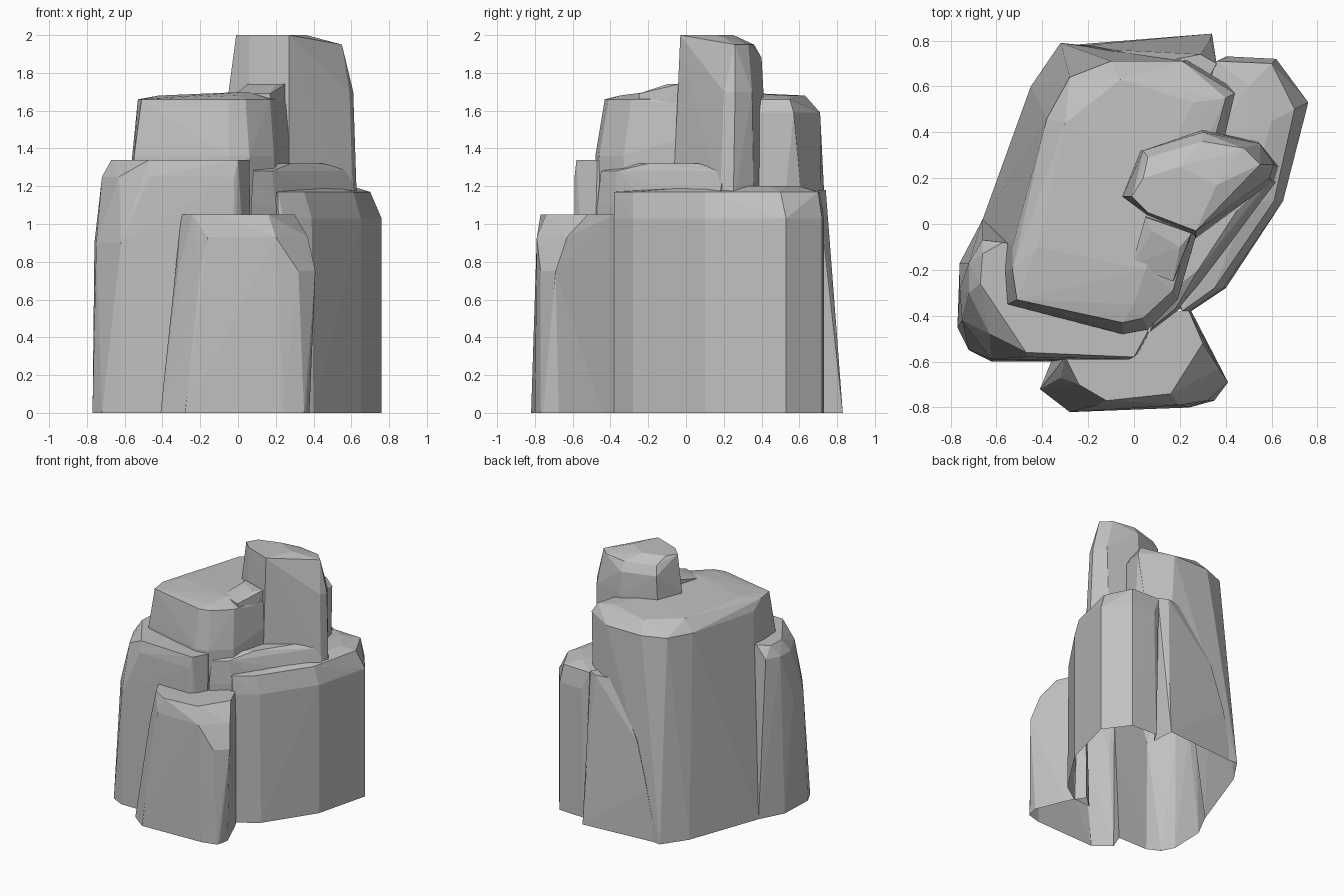
import bpy
import bmesh

default_cube = bpy.data.objects.get("Cube")
if default_cube:
    bpy.data.objects.remove(default_cube, do_unlink=True)

stone = bpy.data.materials.new("grey stone")
stone.use_nodes = True
stone.diffuse_color = (0.53, 0.53, 0.53, 1)
stone.node_tree.nodes["Principled BSDF"].inputs["Base Color"].default_value = stone.diffuse_color

columns = []


def rock_column(name, *rings):
    """Faceted column wrapped around rings of (height, outline points)."""
    mesh = bpy.data.meshes.new(name)
    bm = bmesh.new()
    for height, outline in rings:
        for x, y in outline:
            bm.verts.new((x, y, height))
    # Sink the foot below ground, each column to its own depth
    foot, outline = rings[0]
    for x, y in outline:
        bm.verts.new((x, y, foot - 0.1 - 0.02 * len(columns)))
    hull = bmesh.ops.convex_hull(bm, input=bm.verts)
    loose = set(hull["geom_interior"] + hull["geom_unused"])
    bmesh.ops.delete(bm, geom=[v for v in loose if isinstance(v, bmesh.types.BMVert)], context="VERTS")
    bmesh.ops.recalc_face_normals(bm, faces=bm.faces)
    bm.to_mesh(mesh)
    bm.free()
    mesh.materials.append(stone)
    column = bpy.data.objects.new(name, mesh)
    bpy.context.collection.objects.link(column)
    columns.append(column)


# Large central column with a chamfered flat top
rock_column(
    "rock_outcrop",
    (0, [(-.66, .02), (-.45, .6), (-.32, .79), (-.1, .74), (.3, .72), (.4, .4), (.2, -.3), (0, -.47), (-.56, -.36)]),
    (1.36, [(-.56, -.2), (-.55, -.35), (-.05, -.48), (.06, -.46), (.19, -.33), (.25, -.05)]),
    (1.59, [(-.53, -.1), (-.38, .46), (-.28, .64), (-.1, .71), (.21, .71), (.44, .57), (.4, .4), (.24, -.05)]),
    (1.66, [(-.53, -.2), (-.51, -.33), (-.05, -.43), (.04, -.41), (.17, -.29), (.4, .55)]),
    (1.68, [(-.42, -.1), (-.3, .44), (-.06, .63), (.26, .53), (0, -.35)]),
    (1.7, [(.05, -.2), (.1, .2)]),
)

# Low column on the left of the front
rock_column(
    "front_corner_column",
    (0, [(-.66, .02), (-.76, -.17), (-.77, -.45), (-.72, -.55), (-.62, -.6), (-.04, -.6), (.08, -.5), (0, -.1)]),
    (.9, [(-.76, -.28), (-.75, -.42), (-.62, -.59)]),
    (1.25, [(-.66, -.07), (-.72, -.17), (-.72, -.3), (-.63, -.48), (-.47, -.58), (-.02, -.59)]),
    (1.34, [(-.57, -.08), (-.66, -.13), (-.67, -.26), (-.47, -.56), (0, -.58), (.06, -.47), (0, -.2)]),
)

# Broad column along the right side
rock_column(
    "side_column",
    (0, [(.25, -.38), (.4, -.28), (.65, .1), (.76, .53), (.62, .72), (.4, .73), (0, 0)]),
    (1.03, [(.24, -.38), (.39, -.28), (.65, .1), (.76, .53), (.62, .72), (.42, .73)]),
    (1.17, [(.21, -.38), (.35, -.28), (.61, .1), (.7, .5), (.6, .7), (.36, .71), (.1, 0)]),
    (1.2, [(.5, .1), (.6, .45), (.5, .6)]),
)

# Slab leaning against the back
rock_column(
    "back_slab",
    (0, [(.34, .83), (-.28, .78), (0, .4), (.36, .5)]),
    (.4, [(.33, .8), (-.2, .78)]),
    (.75, [(.31, .77), (-.1, .76)]),
    (1.18, [(.14, .71), (.29, .74), (.36, .7), (.2, .4)]),
)

# Short leaning column at the front
rock_column(
    "front_column",
    (0, [(-.41, -.72), (-.28, -.82), (.24, -.8), (.35, -.77), (.37, -.67), (.25, -.38), (-.28, -.4)]),
    (.75, [(-.32, -.67), (-.2, -.79), (.32, -.77), (.41, -.69), (.25, -.38)]),
    (.93, [(-.16, -.79), (.2, -.79), (.37, -.63)]),
    (1.05, [(-.3, -.58), (-.24, -.7), (-.12, -.77), (.16, -.74), (.3, -.52), (.24, -.38), (-.2, -.4)]),
)

# Tall pillar and the small ledges around its foot
rock_column(
    "tall_pillar",
    (1.1, [(-.06, .11), (.03, .31), (.3, .39), (.54, .36), (.63, .25), (.61, .18), (.27, -.07), (.05, .02)]),
    (1.7, [(-.05, .12), (.03, .32), (.3, .41), (.55, .35), (.61, .26), (.59, .2), (.26, -.04)]),
    (1.88, [(.04, .32), (.3, .4)]),
    (1.95, [(.06, .29), (.3, .36), (.48, .33), (.55, .26)]),
    (2, [(-.01, .12), (.04, .2), (.2, .25), (.36, .17), (.27, -.03), (.06, .05)]),
)
rock_column(
    "pillar_ledge",
    (1.1, [(.07, -.47), (.2, -.37), (.36, -.18), (.63, .17), (.5, .25), (.2, .2)]),
    (1.28, [(.08, -.45), (.18, -.37), (.6, .2)]),
    (1.32, [(.15, -.3), (.28, -.2), (.45, .06), (.42, .18), (.2, .2)]),
)
rock_column(
    "crest_chip",
    (1.4, [(0, -.15), (.06, .05), (.25, -.04), (.2, -.22)]),
    (1.69, [(-.01, -.18), (.17, -.25)]),
    (1.74, [(.05, .03), (.08, -.03), (.25, -.04), (.2, -.1)]),
)

# Fuse the columns into one stone shell
outcrop = columns[0]
for column in columns[1:]:
    fuse = outcrop.modifiers.new("fuse " + column.name, "BOOLEAN")
    fuse.operation = "UNION"
    fuse.solver = "EXACT"
    fuse.object = column
bpy.context.view_layer.update()
fused = outcrop.evaluated_get(bpy.context.evaluated_depsgraph_get())
shell = bpy.data.meshes.new_from_object(fused)
outcrop.modifiers.clear()

# Slice the shell off at the ground, leaving it open underneath
bm = bmesh.new()
bm.from_mesh(shell)
bmesh.ops.bisect_plane(
    bm, geom=bm.verts[:] + bm.edges[:] + bm.faces[:],
    plane_co=(0, 0, 0), plane_no=(0, 0, 1), clear_inner=True,
)
bm.to_mesh(shell)
bm.free()
outcrop.data = shell
for column in columns[1:]:
    bpy.data.objects.remove(column, do_unlink=True)
